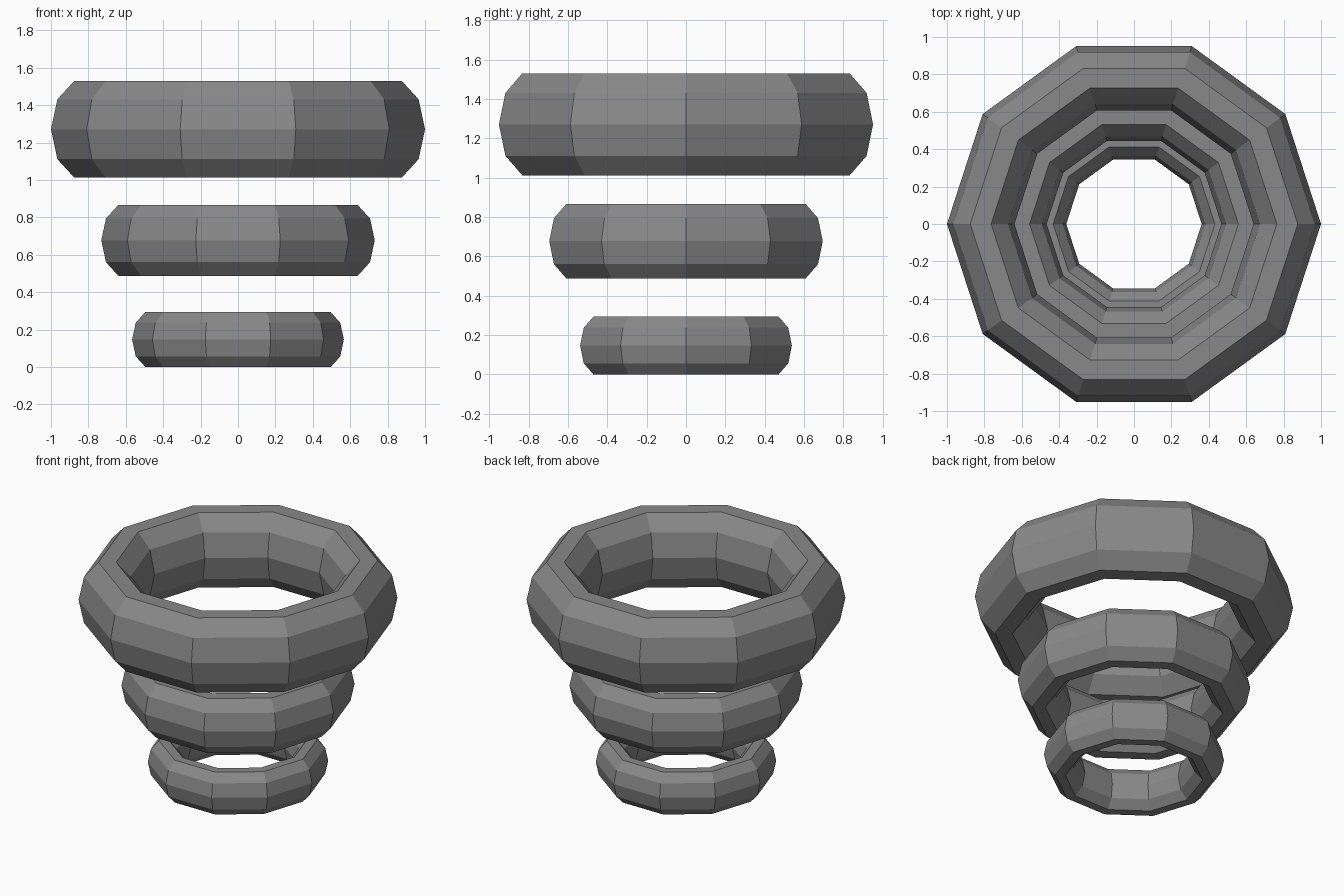
import bpy
import math

if "Cube" in bpy.data.objects:
    bpy.data.objects.remove(bpy.data.objects["Cube"])

SIDES = 10        # sides around the ring and around its section
TUBE = 0.22       # tube radius relative to ring radius
STRETCH = 1.51    # vertical stretch of the tube section

# Dark grey finish shared by all rings
dark_grey = bpy.data.materials.new("dark_grey")
dark_grey.diffuse_color = (0.25, 0.25, 0.25, 1)
dark_grey.use_nodes = True
dark_grey.node_tree.nodes["Principled BSDF"].inputs["Base Color"].default_value = dark_grey.diffuse_color


def add_ring(name, outer, centre_z):
    """Low-poly ring given by its outer radius and centre height."""
    major = outer / (1 + TUBE)
    bpy.ops.mesh.primitive_torus_add(
        major_segments=SIDES, minor_segments=SIDES,
        major_radius=major, minor_radius=major * TUBE,
        location=(0, 0, centre_z))
    ring = bpy.context.object
    ring.name = name
    ring.scale.z = STRETCH
    bpy.ops.object.transform_apply(location=False, rotation=False, scale=True)
    bpy.ops.object.shade_flat()
    ring.data.materials.append(dark_grey)


# Three separate rings, growing upwards; the lowest stands on the ground
half = 0.566 / (1 + TUBE) * TUBE * STRETCH * math.sin(math.radians(72))
add_ring("bottom_ring", 0.566, half)
add_ring("middle_ring", 0.731, 0.677)
add_ring("top_ring", 1.0, 1.271)
